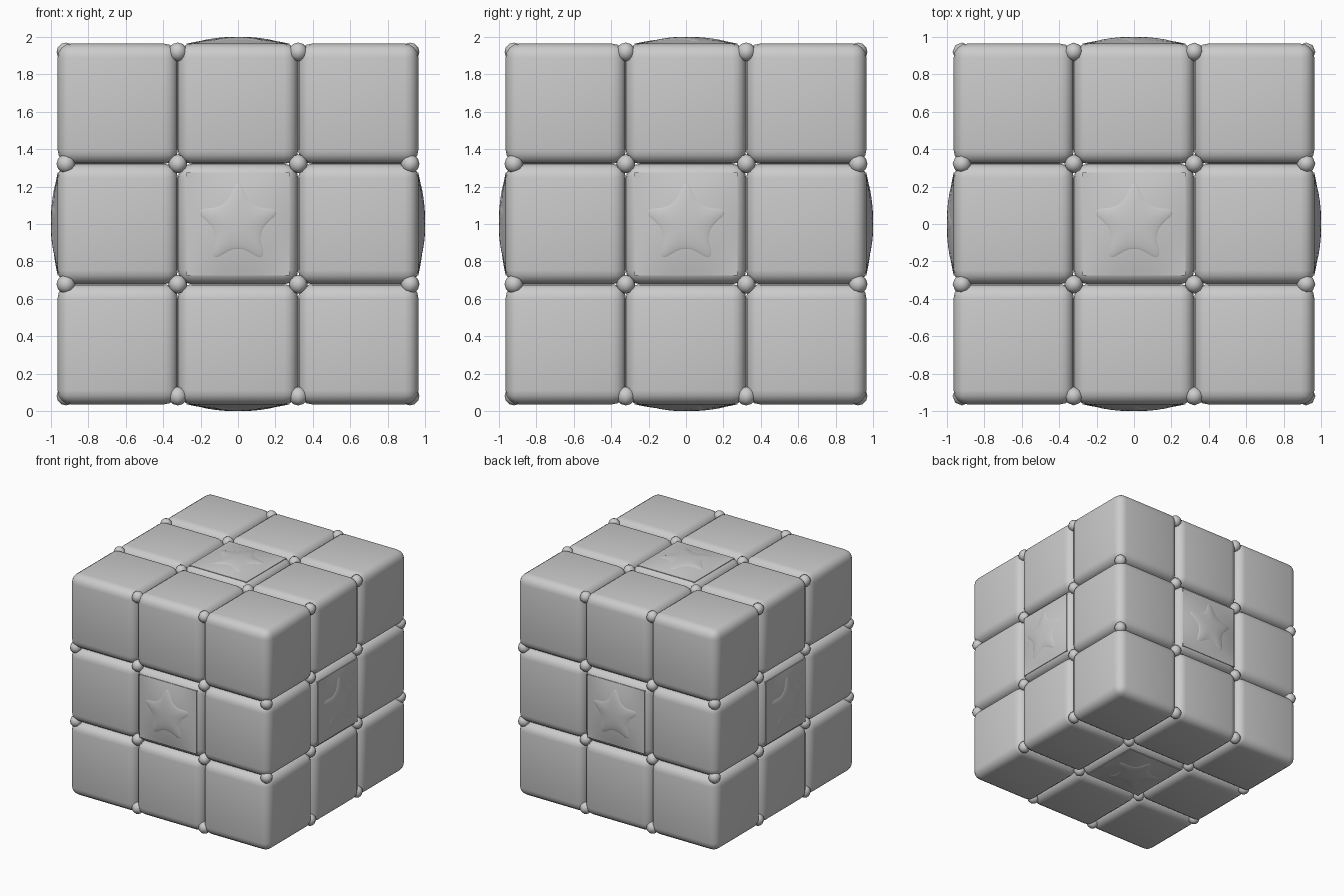
import bpy, bmesh, math
from itertools import product
from mathutils import Vector, Matrix

if "Cube" in bpy.data.objects:
    bpy.data.objects.remove(bpy.data.objects["Cube"])

CUBE = 0.643      # cubelet size
HALF = 0.965      # half size of the whole block
LINE = 0.322      # groove position
BALL = 0.92       # bead distance from centre
MID = Vector((0, 0, 1))

grey = bpy.data.materials.new("light_grey")
grey.diffuse_color = (0.6, 0.6, 0.6, 1)
grey.use_nodes = True
grey.node_tree.nodes["Principled BSDF"].inputs["Base Color"].default_value = grey.diffuse_color


def finish(bm, name, angle=40):
    bmesh.ops.recalc_face_normals(bm, faces=bm.faces)
    me = bpy.data.meshes.new(name)
    bm.to_mesh(me)
    bm.free()
    me.materials.append(grey)
    ob = bpy.data.objects.new(name, me)
    bpy.context.collection.objects.link(ob)
    bpy.ops.object.select_all(action='DESELECT')
    ob.select_set(True)
    bpy.context.view_layer.objects.active = ob
    bpy.ops.object.shade_smooth_by_angle(angle=math.radians(angle))
    return ob


# Rounded cubelets, all but the hidden core
for cell in product((-1, 0, 1), repeat=3):
    if any(cell):
        bm = bmesh.new()
        bmesh.ops.create_cube(bm, size=CUBE)
        bmesh.ops.bevel(bm, geom=bm.edges[:], offset=0.075, segments=4,
                        profile=0.5, affect='EDGES')
        bmesh.ops.translate(bm, verts=bm.verts, vec=Vector(cell) * CUBE + MID)
        finish(bm, "cubelet")

# Beads where the grooves cross on the faces and run over the edges
for p in product((-BALL, -LINE, LINE, BALL), repeat=3):
    if sum(abs(c) == BALL for c in p) in (1, 2):
        bm = bmesh.new()
        bmesh.ops.create_uvsphere(bm, u_segments=8, v_segments=6, radius=0.05)
        bmesh.ops.translate(bm, verts=bm.verts, vec=Vector(p) + MID)
        finish(bm, "bead", 50)

DOME = 0.275


def lift(u, v):
    """Height of the pillow surface above the flat face."""
    return 0.031 * max(0, 1 - (u / DOME) ** 2) * max(0, 1 - (v / DOME) ** 2)


def star_outline():
    """Five-pointed star with corners cut round."""
    pts = []
    for i in range(10):
        r = 0.118 if i % 2 else 0.26
        a = math.pi / 2 + i * math.pi / 5
        pts.append(Vector((r * math.cos(a), r * math.sin(a))))
    for _ in range(3):
        pts = [q for a, b in zip(pts, pts[1:] + pts[:1])
               for q in (a.lerp(b, 0.22), a.lerp(b, 0.78))]
    return pts


def pillow(frame):
    bm = bmesh.new()
    bmesh.ops.create_grid(bm, x_segments=20, y_segments=20, size=DOME)
    for v in bm.verts:
        v.co.z = lift(v.co.x, v.co.y) - 0.001
    # closed skirt keeps the patch seated in the cubelet
    rim = [e for e in bm.edges if e.is_boundary]
    new = bmesh.ops.extrude_edge_only(bm, edges=rim)["geom"]
    for v in new:
        if isinstance(v, bmesh.types.BMVert):
            v.co.z -= 0.03
    bm.transform(frame)
    finish(bm, "centre_pillow")


def star(frame):
    bm = bmesh.new()
    outline, rings = star_outline(), []
    for s in (1.0, 0.97, 0.9, 0.78, 0.6, 0.4, 0.2):
        h = 0.009 * math.sqrt(1 - s ** 3) - 0.004
        rings.append([bm.verts.new((p.x * s, p.y * s, lift(p.x * s, p.y * s) + h))
                      for p in outline])
    n = len(outline)
    for a, b in zip(rings, rings[1:]):
        for i in range(n):
            j = (i + 1) % n
            bm.faces.new((a[i], a[j], b[j], b[i]))
    tip = bm.verts.new((0, 0, lift(0, 0) + 0.005))
    for i in range(n):
        bm.faces.new((rings[-1][i], rings[-1][(i + 1) % n], tip))
    bm.transform(frame)
    finish(bm, "star")


# One domed pad and star on each of the six sides
for normal, up in (((0, -1, 0), (0, 0, 1)), ((0, 1, 0), (0, 0, 1)),
                   ((1, 0, 0), (0, 0, 1)), ((-1, 0, 0), (0, 0, 1)),
                   ((0, 0, 1), (0, 1, 0)), ((0, 0, -1), (0, 1, 0))):
    n, u = Vector(normal), Vector(up)
    turn = Matrix((u.cross(n), u, n)).transposed().to_4x4()
    frame = Matrix.Translation(n * HALF + MID) @ turn
    pillow(frame)
    star(frame)
